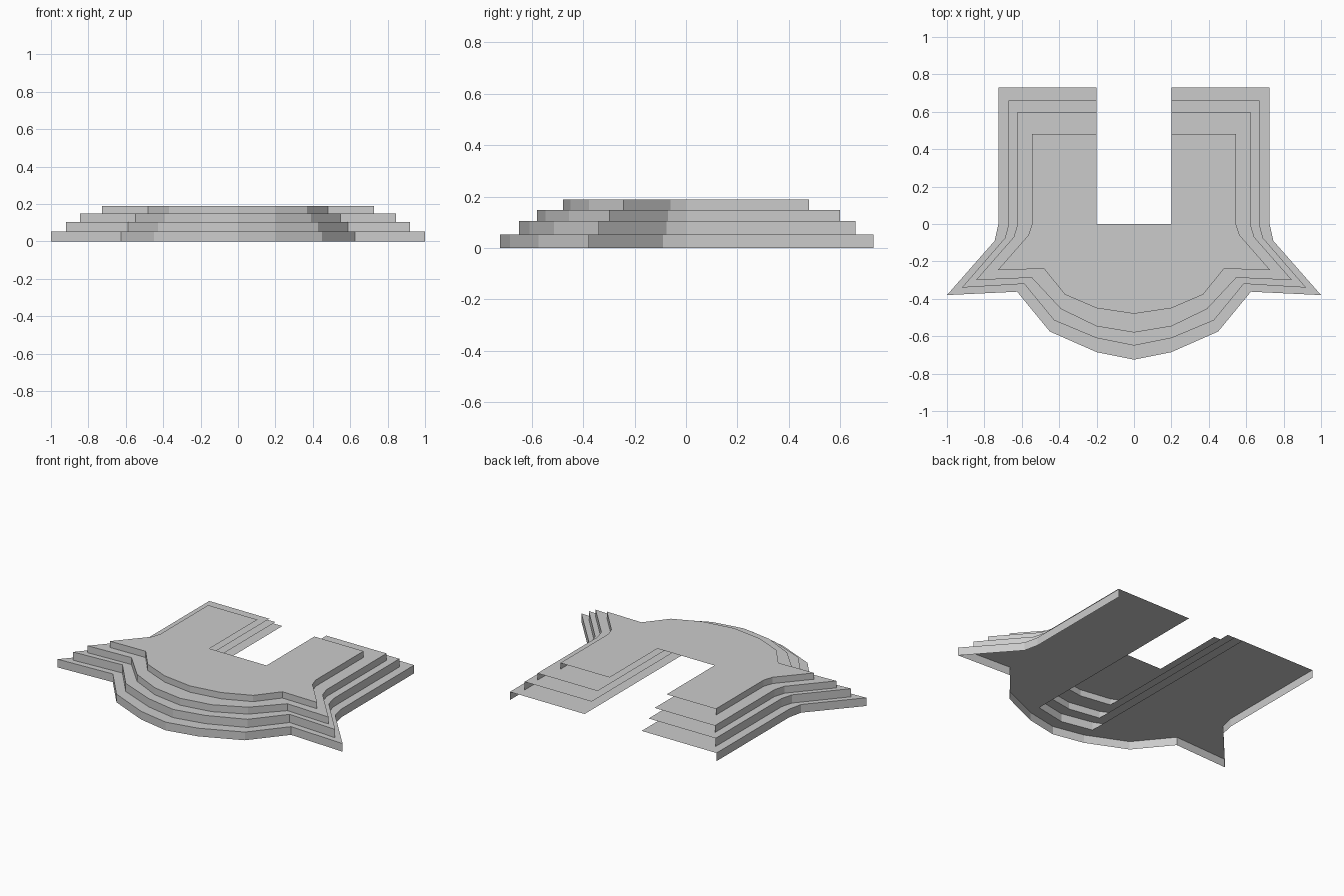
import bpy
import bmesh

if "Cube" in bpy.data.objects:
    bpy.data.objects.remove(bpy.data.objects["Cube"])

grey = bpy.data.materials.new("light_grey")
grey.diffuse_color = (0.6, 0.6, 0.6, 1)
grey.use_nodes = True
grey.node_tree.nodes["Principled BSDF"].inputs["Base Color"].default_value = grey.diffuse_color

# Right half outline of each tier, from the rear of the leg round to the front centre
TIERS = [
    [(.725, .73), (.725, 0), (.745, -.09), (1.0, -.38), (.625, -.362), (.45, -.575), (.2, -.685), (0, -.725)],
    [(.67, .66), (.67, 0), (.69, -.075), (.92, -.34), (.587, -.32), (.427, -.515), (.2, -.61), (0, -.65)],
    [(.622, .6), (.622, 0), (.643, -.07), (.845, -.3), (.547, -.287), (.39, -.455), (.2, -.547), (0, -.58)],
    [(.545, .48), (.545, 0), (.565, -.06), (.727, -.245), (.48, -.24), (.37, -.377), (.2, -.45), (0, -.48)],
]
HEIGHTS = [0, .052, .104, .148, .188]
INNER = .2  # half width of the gap between the legs


def build_tier(name, outline, next_outline, z0, z1):
    bm = bmesh.new()

    def face(points, z=z1):
        for side in (1, -1):
            ring = points if side == 1 else points[::-1]
            bm.faces.new([bm.verts.new((side * x, y, z)) for x, y in ring])

    # outer riser, open at the rear and along the gap
    for (ax, ay), (bx, by) in zip(outline, outline[1:]):
        for side in (1, -1):
            quad = [(ax, ay, z0), (ax, ay, z1), (bx, by, z1), (bx, by, z0)]
            quad = quad if side == 1 else quad[::-1]
            bm.faces.new([bm.verts.new((side * x, y, z)) for x, y, z in quad])

    # leg and wing deck
    rear_y = outline[0][1]
    face([(INNER, rear_y), (INNER, 0)] + outline[-2:-1] + outline[-3::-1])

    # middle deck: a narrow front tread, or the full platform on the top tier
    back = next_outline[-2:] if next_outline else [(INNER, 0), (0, 0)]
    face([back[0], back[1], outline[-1], outline[-2]])

    bmesh.ops.remove_doubles(bm, verts=bm.verts, dist=.0005)
    mesh = bpy.data.meshes.new(name)
    bm.to_mesh(mesh)
    bm.free()
    mesh.materials.append(grey)
    bpy.context.collection.objects.link(bpy.data.objects.new(name, mesh))


NAMES = ["bottom_tier", "lower_tier", "upper_tier", "top_tier"]
for i, name in enumerate(NAMES):
    following = TIERS[i + 1] if i < 3 else None
    build_tier(name, TIERS[i], following, HEIGHTS[i], HEIGHTS[i + 1])
